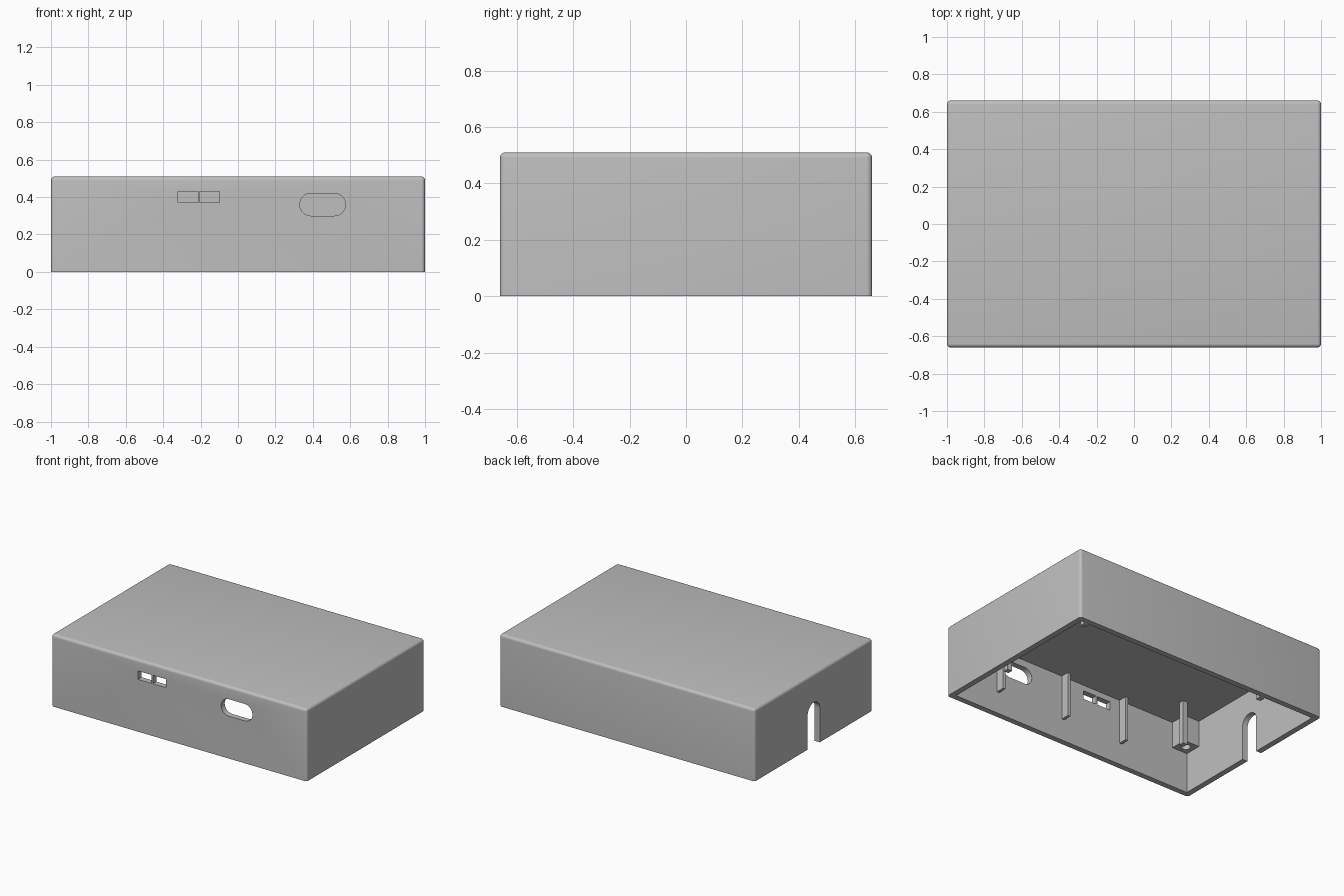
import bpy, bmesh, math
from mathutils import Matrix, Vector

if "Cube" in bpy.data.objects:
    bpy.data.objects.remove(bpy.data.objects["Cube"], do_unlink=True)

HX, HY, TOP = 1.0, 0.66, 0.51      # half length, half depth, height
WALL = 0.04
CEIL = TOP - WALL
IX, IY = HX - WALL, HY - WALL      # inner half sizes

grey = bpy.data.materials.new("plain_grey")
grey.use_nodes = True
GREY = (0.52, 0.52, 0.52, 1)
grey.diffuse_color = GREY
grey.node_tree.nodes["Principled BSDF"].inputs["Base Color"].default_value = GREY


def finish(name, bm):
    bmesh.ops.recalc_face_normals(bm, faces=bm.faces)
    mesh = bpy.data.meshes.new(name)
    bm.to_mesh(mesh)
    bm.free()
    mesh.materials.append(grey)
    obj = bpy.data.objects.new(name, mesh)
    bpy.context.collection.objects.link(obj)
    return obj


def box_mesh(x, y, z):
    """Box spanning the given (low, high) ranges."""
    bm = bmesh.new()
    size = [b - a for a, b in (x, y, z)]
    mid = Vector([(a + b) / 2 for a, b in (x, y, z)])
    bmesh.ops.create_cube(bm, size=1, matrix=Matrix.Translation(mid) @ Matrix.Diagonal((*size, 1)))
    return bm


def box(name, x, y, z):
    return finish(name, box_mesh(x, y, z))


def prism(name, points, push):
    """Extrude a closed outline along a vector."""
    bm = bmesh.new()
    face = bm.faces.new([bm.verts.new(p) for p in points])
    made = bmesh.ops.extrude_face_region(bm, geom=[face])["geom"]
    bmesh.ops.translate(bm, vec=push, verts=[v for v in made if isinstance(v, bmesh.types.BMVert)])
    return finish(name, bm)


def arc(cx, cy, r, start, end, n=16):
    angles = [math.radians(start + (end - start) * i / n) for i in range(n + 1)]
    return [(cx + r * math.cos(a), cy + r * math.sin(a)) for a in angles]


def cut(obj, cutter):
    """Subtract the cutter and discard it."""
    cutter.hide_render = True
    mod = obj.modifiers.new("cut", 'BOOLEAN')
    mod.operation = 'DIFFERENCE'
    mod.solver = 'EXACT'
    mod.object = cutter
    bpy.context.view_layer.objects.active = obj
    bpy.ops.object.modifier_apply(modifier=mod.name)
    bpy.data.objects.remove(cutter, do_unlink=True)


def smooth(obj):
    bpy.ops.object.select_all(action='DESELECT')
    obj.select_set(True)
    bpy.context.view_layer.objects.active = obj
    bpy.ops.object.shade_smooth_by_angle(angle=math.radians(35))


# Outer shell: rounded everywhere except the open bottom rim
bm = box_mesh((-HX, HX), (-HY, HY), (0, TOP))
rounded = [e for e in bm.edges if max(v.co.z for v in e.verts) > 0.1]
bmesh.ops.bevel(bm, geom=rounded, offset=0.02, segments=5, profile=0.5, affect='EDGES')
shell = finish("case_shell", bm)
cut(shell, box("cavity", (-IX, IX), (-IY, IY), (-0.1, CEIL)))

# Two small rectangular ports and one rounded port in the front wall
for x in ((-0.32, -0.215), (-0.205, -0.10)):
    cut(shell, box("slot", x, (-HY - 0.1, -IY + 0.02), (0.37, 0.43)))
oval = arc(0.515, 0.36, 0.06, -90, 90) + arc(0.39, 0.36, 0.06, 90, 270)
cut(shell, prism("oval", [(x, -HY - 0.1, z) for x, z in oval], (0, 0.12 + WALL, 0)))

# Arched cable notch in the short wall
arch = [(0.068, -0.1)] + arc(0, 0.24, 0.068, 0, 180) + [(-0.068, -0.1)]
cut(shell, prism("notch", [(-HX - 0.1, y, z) for y, z in arch], (0.12 + WALL, 0, 0)))
smooth(shell)

# Corner screw posts with blind holes, and slim board pins under the roof
POST, LOW, PIN = 0.12, 0.285, 0.018
for sx, xname in ((-1, "right"), (1, "left")):
    for sy, yname in ((-1, "front"), (1, "back")):
        xs = sorted((sx * (IX - POST), sx * (IX + 0.01)))
        ys = sorted((sy * (IY - POST), sy * (IY + 0.01)))
        post = box(f"screw_post_{yname}_{xname}", xs, ys, (LOW, CEIL + 0.01))
        ring = arc(sx * (IX - POST / 2), sy * (IY - POST / 2), 0.03, 0, 345, 23)
        cut(post, prism("hole", [(x, y, LOW - 0.1) for x, y in ring], (0, 0, 0.22)))
        smooth(post)
        px, py = sx * 0.73, sy * 0.38
        box(f"board_pin_{yname}_{xname}", (px - PIN, px + PIN), (py - PIN, py + PIN), (0.16, CEIL + 0.01))

# Thin support fins along the inside of the front wall
for i, x in enumerate((-0.41, 0.07, 0.61)):
    box(f"front_fin_{i + 1}", (x - 0.01, x + 0.01), (-IY - 0.01, -IY + 0.06), (0.155, CEIL + 0.01))
